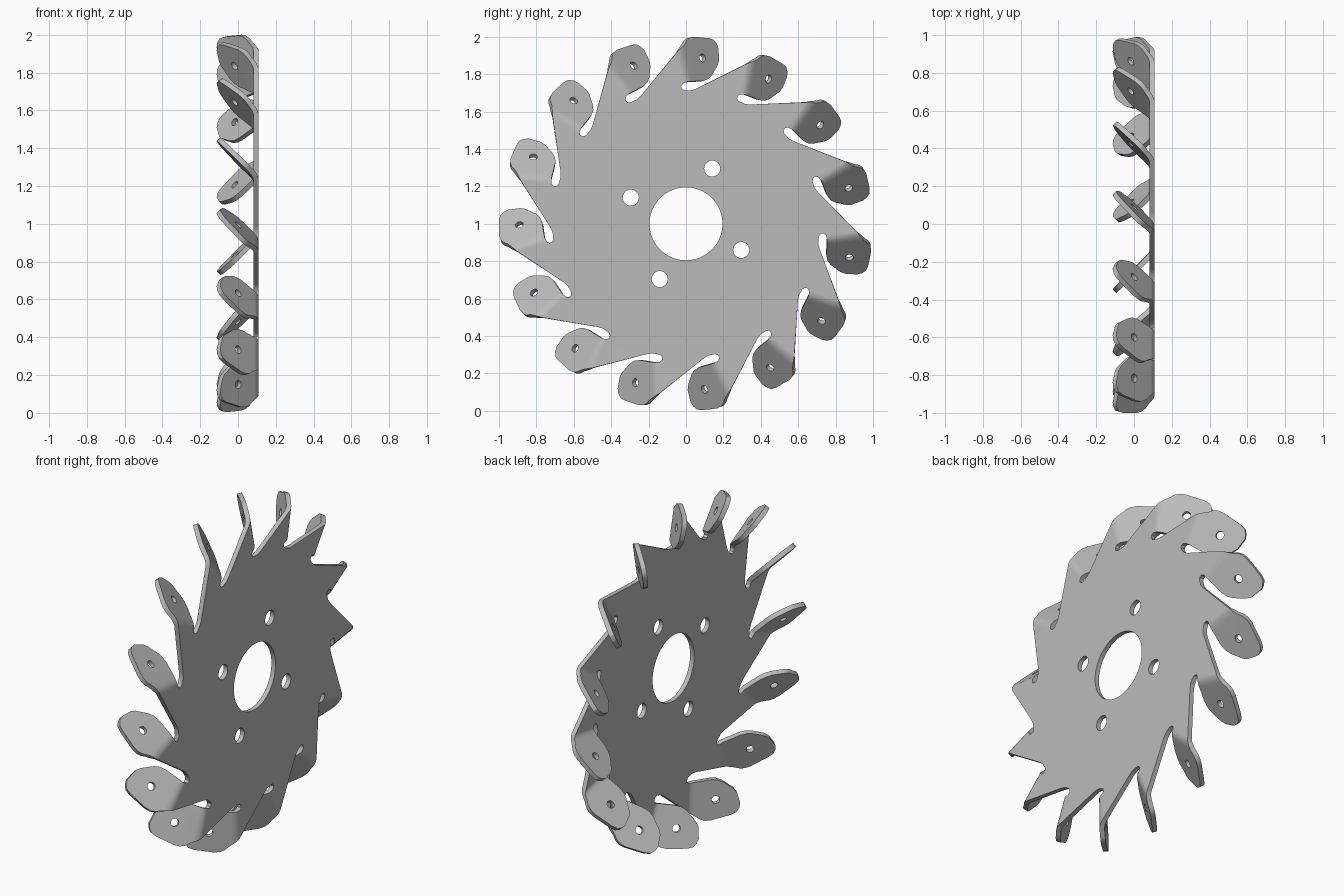
import bpy, bmesh
from math import sin, cos, pi, radians
from mathutils import Vector, Matrix

cube = bpy.data.objects.get("Cube")
if cube:
    bpy.data.objects.remove(cube)

TEETH = 15
STEP = 2 * pi / TEETH
PLATE_X, THICK = 0.096, 0.027
BEND_START, BEND_WIDTH = 0.15, 0.04
HOLE = (0.079, 0.885)

# Bend line direction and the direction across it, in the disc plane
across = Vector((0, 0.975, 0.223))
along = Vector((0, -0.223, 0.975))


def pt(y, z):
    return Vector((0, y, z))


def circle(y, z, r, n):
    return [pt(y + r * cos(2 * pi * i / n), z + r * sin(2 * pi * i / n)) for i in range(n)]


def fill(bm, loops):
    """Fill an outline, leaving the inner loops open."""
    edges = []
    for loop in loops:
        vs = [bm.verts.new(p) for p in loop]
        edges += [bm.edges.new((vs[i - 1], vs[i])) for i in range(len(vs))]
    bmesh.ops.triangle_fill(bm, edges=edges, use_beauty=True, normal=(1, 0, 0))


# One tooth: bend line ends, rounded relief slot and folded paddle outline
bend_out, bend_in = pt(-0.054, 0.912), pt(-0.018, 0.75)
slot = [pt(*c) for c in ((-0.026, 0.737), (-0.022, 0.722), (-0.008, 0.714),
                         (0.03, 0.714), (0.06, 0.725))]
paddle = [pt(*c) for c in ((-0.016, 0.958), (-0.004, 0.98), (0.012, 0.993), (0.035, 0.998),
                           (0.115, 0.99), (0.14, 0.981), (0.156, 0.96), (0.165, 0.935),
                           (0.167, 0.87), (0.16, 0.845), (0.128, 0.79), (0.11, 0.772),
                           (0.085, 0.763), (0.0, 0.758))]
turns = [Matrix.Rotation(-i * STEP, 3, 'X') for i in range(TEETH)]

bm = bmesh.new()

# Flat body with the centre bore and four bolt holes
outline = [m @ p for m in turns for p in [bend_out, bend_in] + slot]
bores = [circle(0, 0, 0.195, 64)]
for k in range(4):
    a = radians(64.6 + 90 * k)
    bores.append(circle(0.327 * cos(a), 0.327 * sin(a), 0.043, 24))
fill(bm, [outline] + bores)

# Paddle: flat shape cut along the bend, then folded back at 45 degrees
tab = bmesh.new()
centre = pt(*HOLE)
eye = [centre + across * c.y * 0.707 + along * c.z for c in circle(0, 0, 0.022, 20)]
fill(tab, [[bend_out] + paddle + [bend_in], eye])
for k in range(1, 5):
    bmesh.ops.bisect_plane(tab, geom=tab.verts[:] + tab.edges[:] + tab.faces[:],
                           plane_co=across * (BEND_START + BEND_WIDTH * k / 4), plane_no=across)
for v in tab.verts:
    d = max(0, v.co.dot(across) - BEND_START)
    v.co.x = -d * d / (2 * BEND_WIDTH) if d < BEND_WIDTH else BEND_WIDTH / 2 - d

# Repeat the paddle around the body
tab.verts.index_update()
for m in turns:
    copies = [bm.verts.new(m @ v.co) for v in tab.verts]
    for f in tab.faces:
        bm.faces.new([copies[v.index] for v in f.verts])
tab.free()
bmesh.ops.remove_doubles(bm, verts=bm.verts[:], dist=0.0005)
bmesh.ops.recalc_face_normals(bm, faces=bm.faces[:])
bmesh.ops.translate(bm, verts=bm.verts[:], vec=(PLATE_X, 0, 1))

mesh = bpy.data.meshes.new("toothed_disc")
bm.to_mesh(mesh)
bm.free()
disc = bpy.data.objects.new("toothed_disc", mesh)
bpy.context.collection.objects.link(disc)

# Plain grey metal
metal = bpy.data.materials.new("grey_metal")
metal.use_nodes = True
colour = (0.5, 0.5, 0.5, 1)
metal.diffuse_color = colour
metal.node_tree.nodes["Principled BSDF"].inputs["Base Color"].default_value = colour
mesh.materials.append(metal)

# Sheet thickness and smooth bends
bpy.ops.object.select_all(action='DESELECT')
disc.select_set(True)
bpy.context.view_layer.objects.active = disc
sheet = disc.modifiers.new("sheet", 'SOLIDIFY')
sheet.thickness = THICK
sheet.offset = 0
sheet.use_even_offset = True
bpy.ops.object.modifier_apply(modifier="sheet")
bpy.ops.object.shade_smooth_by_angle(angle=radians(30))
normals = disc.modifiers.new("normals", 'WEIGHTED_NORMAL')
normals.keep_sharp = True
